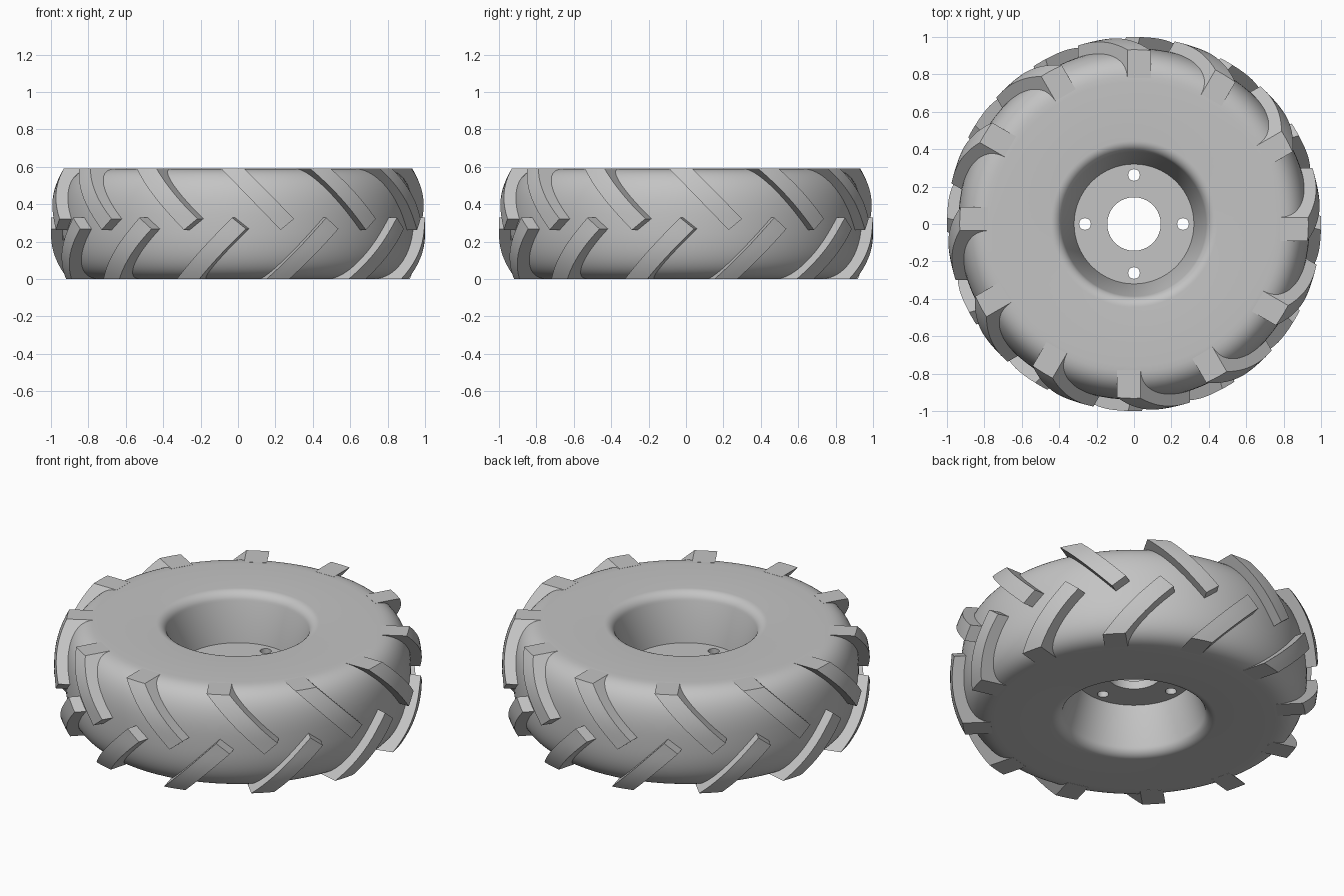
import bpy, bmesh, math
from mathutils import Matrix

H = 0.59            # wheel width
MID = H / 2
LUGS = 12

if "Cube" in bpy.data.objects:
    bpy.data.objects.remove(bpy.data.objects["Cube"], do_unlink=True)

grey = bpy.data.materials.new("rubber_grey")
grey.use_nodes = True
grey.diffuse_color = (0.55, 0.55, 0.55, 1)
grey.node_tree.nodes["Principled BSDF"].inputs["Base Color"].default_value = (0.55, 0.55, 0.55, 1)


def make_object(name, bm, angle=35):
    bmesh.ops.recalc_face_normals(bm, faces=bm.faces)
    mesh = bpy.data.meshes.new(name)
    bm.to_mesh(mesh)
    bm.free()
    mesh.materials.append(grey)
    obj = bpy.data.objects.new(name, mesh)
    bpy.context.collection.objects.link(obj)
    smooth(obj, angle)
    return obj


def smooth(obj, angle=35):
    bpy.ops.object.select_all(action="DESELECT")
    obj.select_set(True)
    bpy.context.view_layer.objects.active = obj
    bpy.ops.object.shade_smooth_by_angle(angle=math.radians(angle))


def lathe(name, profile, segments=96):
    """Revolve a closed (radius, z) profile around z."""
    bm = bmesh.new()
    rings = []
    for i in range(segments):
        a = math.tau * i / segments
        rings.append([bm.verts.new((r * math.cos(a), r * math.sin(a), z)) for r, z in profile])
    n = len(profile)
    for i, ring in enumerate(rings):
        nxt = rings[(i + 1) % segments]
        for j in range(n):
            k = (j + 1) % n
            bm.faces.new((ring[j], nxt[j], nxt[k], ring[k]))
    return make_object(name, bm)


def add_cylinder(bm, radius, depth, x=0, y=0, segments=32):
    bmesh.ops.create_cone(bm, cap_ends=True, segments=segments, radius1=radius, radius2=radius,
                          depth=depth, matrix=Matrix.Translation((x, y, MID)))


# Tyre carcass: rounded shoulder, flat sidewall, rounded lip and tapered well
upper = []
for i in range(17):
    a = math.pi / 2 * i / 16
    upper.append((0.76 + 0.18 * math.cos(a) ** 0.77 if i < 16 else 0.76,
                  MID + MID * math.sin(a) ** 0.77))
for i in range(9):
    a = math.radians(80) * i / 8
    upper.append((0.445 - 0.06 * math.sin(a), H - 0.06 + 0.06 * math.cos(a)))
upper.append((0.32, MID + 0.025))
lower = [(r, H - z) for r, z in reversed(upper[1:])]
lathe("tyre", upper + lower)

# Hub plate with a centre bore and four bolt holes
bm = bmesh.new()
add_cylinder(bm, 0.323, 0.05, segments=96)
hub = make_object("hub_plate", bm)
bm = bmesh.new()
add_cylinder(bm, 0.143, 0.2, segments=64)
for i in range(4):
    a = math.pi / 2 * i
    add_cylinder(bm, 0.031, 0.2, 0.262 * math.cos(a), 0.262 * math.sin(a))
cutter = make_object("hole_cutter", bm)
cutter.hide_render = True
cut = hub.modifiers.new("holes", "BOOLEAN")
cut.operation = "DIFFERENCE"
cut.solver = "EXACT"
cut.object = cutter
bpy.context.view_layer.objects.active = hub
bpy.ops.object.modifier_apply(modifier=cut.name)
bpy.data.objects.remove(cutter, do_unlink=True)
smooth(hub)


def lug_radius(z):
    """Outer tread surface, flat in the middle and rounded at the shoulder."""
    t = max(0.0, (z - 0.34) / (H - 0.34))
    return 1 - 0.068 * t ** 2.2


def add_lug(bm, rotation, flip):
    """Slanted bar whose sides run straight out from the carcass."""
    top = [(-0.09, H), (0.035, H)]
    tip = [(0.228, 0.262), (0.3, 0.322)]
    along, across = 12, 3
    place = Matrix.Rotation(rotation, 4, "Z")
    if flip:
        place = place @ Matrix.Translation((0, 0, H)) @ Matrix.Scale(-1, 4, (0, 0, 1))
    outer, inner = [], []
    for i in range(along + 1):
        t = i / along
        rows = ([], [])
        for j in range(across + 1):
            s = j / across
            x, z = [(top[0][k] * (1 - t) + tip[0][k] * t) * (1 - s)
                    + (top[1][k] * (1 - t) + tip[1][k] * t) * s for k in (0, 1)]
            y = -math.sqrt(lug_radius(z) ** 2 - x * x)
            rows[0].append(bm.verts.new(place @ Matrix.Translation((x, y, z)).translation))
            rows[1].append(bm.verts.new(place @ Matrix.Translation((x, -0.78, z)).translation))
        outer.append(rows[0])
        inner.append(rows[1])
    for grid in (outer, inner):
        for i in range(along):
            for j in range(across):
                bm.faces.new((grid[i][j], grid[i][j + 1], grid[i + 1][j + 1], grid[i + 1][j]))
    for i in range(along):
        for j in (0, across):
            bm.faces.new((outer[i][j], outer[i + 1][j], inner[i + 1][j], inner[i][j]))
    for i in (0, along):
        for j in range(across):
            bm.faces.new((outer[i][j], outer[i][j + 1], inner[i][j + 1], inner[i][j]))


# Two staggered rows of tread lugs
for name, offset, flip in (("upper_lugs", 0, False), ("lower_lugs", -15, True)):
    bm = bmesh.new()
    for i in range(LUGS):
        add_lug(bm, math.radians(offset) + math.tau * i / LUGS, flip)
    make_object(name, bm)
